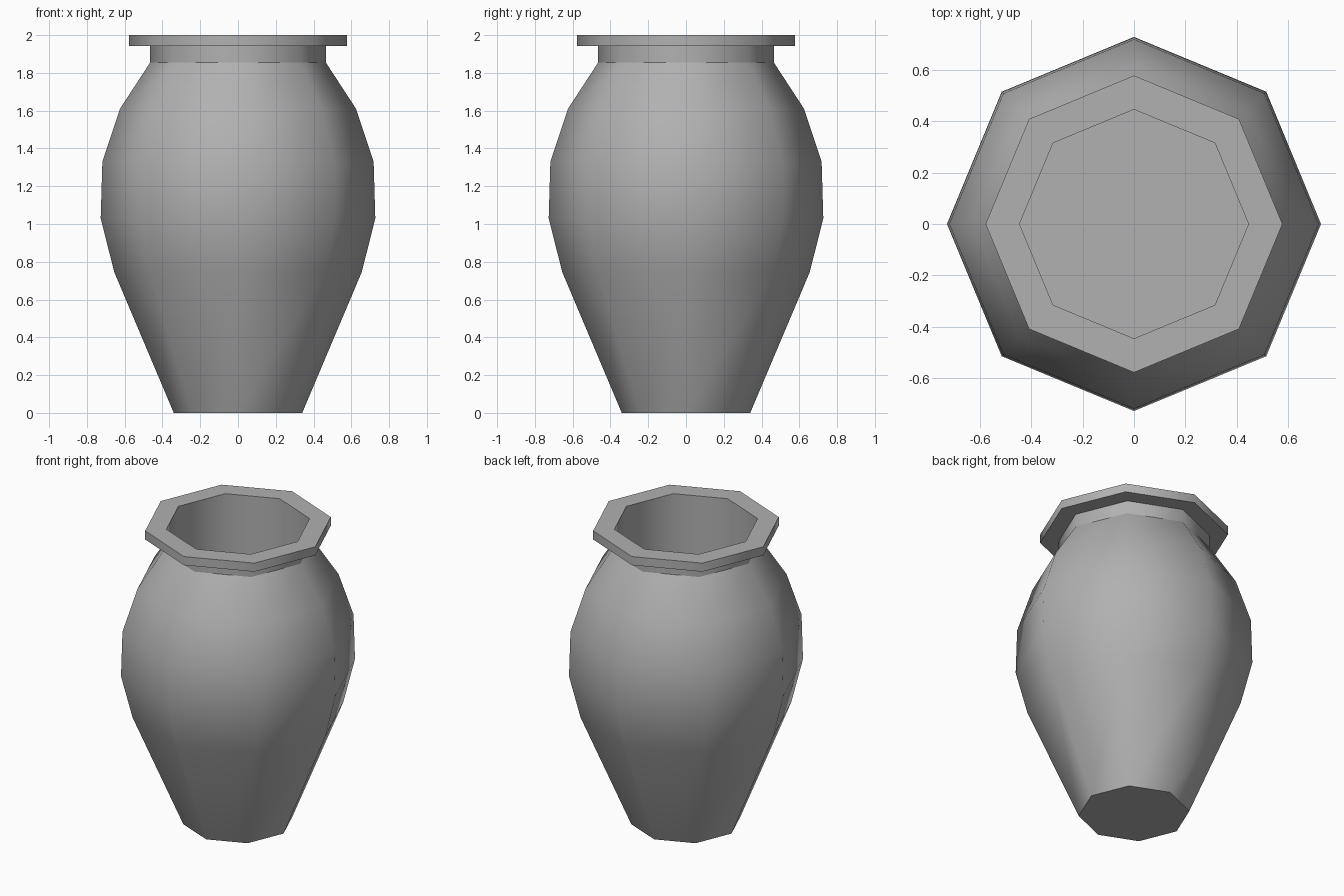
import bpy, bmesh
from math import cos, sin, pi, radians

if "Cube" in bpy.data.objects:
    bpy.data.objects.remove(bpy.data.objects["Cube"])

SIDES = 8
NECK = 5  # profile ring where the neck meets the shoulder

# Profile (radius, height): base, belly, neck, rim, then the straight inner well
profile = [(0.34, 0), (0.655, 0.745), (0.727, 1.03), (0.718, 1.33), (0.625, 1.61),
           (0.465, 1.855), (0.465, 1.942), (0.577, 1.942), (0.577, 2.0),
           (0.445, 2.0), (0.445, 0.9)]

bm = bmesh.new()
rings = [[bm.verts.new((r * cos(2 * pi * i / SIDES), r * sin(2 * pi * i / SIDES), z))
          for i in range(SIDES)] for r, z in profile]

# Walls between neighbouring rings
for a, b in zip(rings, rings[1:]):
    for i in range(SIDES):
        j = (i + 1) % SIDES
        bm.faces.new((a[i], a[j], b[j], b[i]))

# Underside and inner floor
bm.faces.new(rings[0][::-1])
bm.faces.new(rings[-1])
bmesh.ops.recalc_face_normals(bm, faces=bm.faces)

# Crisp crease under the neck
for i in range(SIDES):
    bm.edges.get((rings[NECK][i], rings[NECK][(i + 1) % SIDES])).smooth = False

mesh = bpy.data.meshes.new("vase")
bm.to_mesh(mesh)
bm.free()
vase = bpy.data.objects.new("vase", mesh)
bpy.context.collection.objects.link(vase)

# Dark grey clay
clay = bpy.data.materials.new("grey_clay")
clay.diffuse_color = (0.44, 0.44, 0.44, 1)
clay.use_nodes = True
clay.node_tree.nodes["Principled BSDF"].inputs["Base Color"].default_value = clay.diffuse_color
mesh.materials.append(clay)

# Smooth sides, crisp rim, neck and base
bpy.context.view_layer.objects.active = vase
vase.select_set(True)
bpy.ops.object.shade_smooth_by_angle(angle=radians(50), keep_sharp_edges=True)
